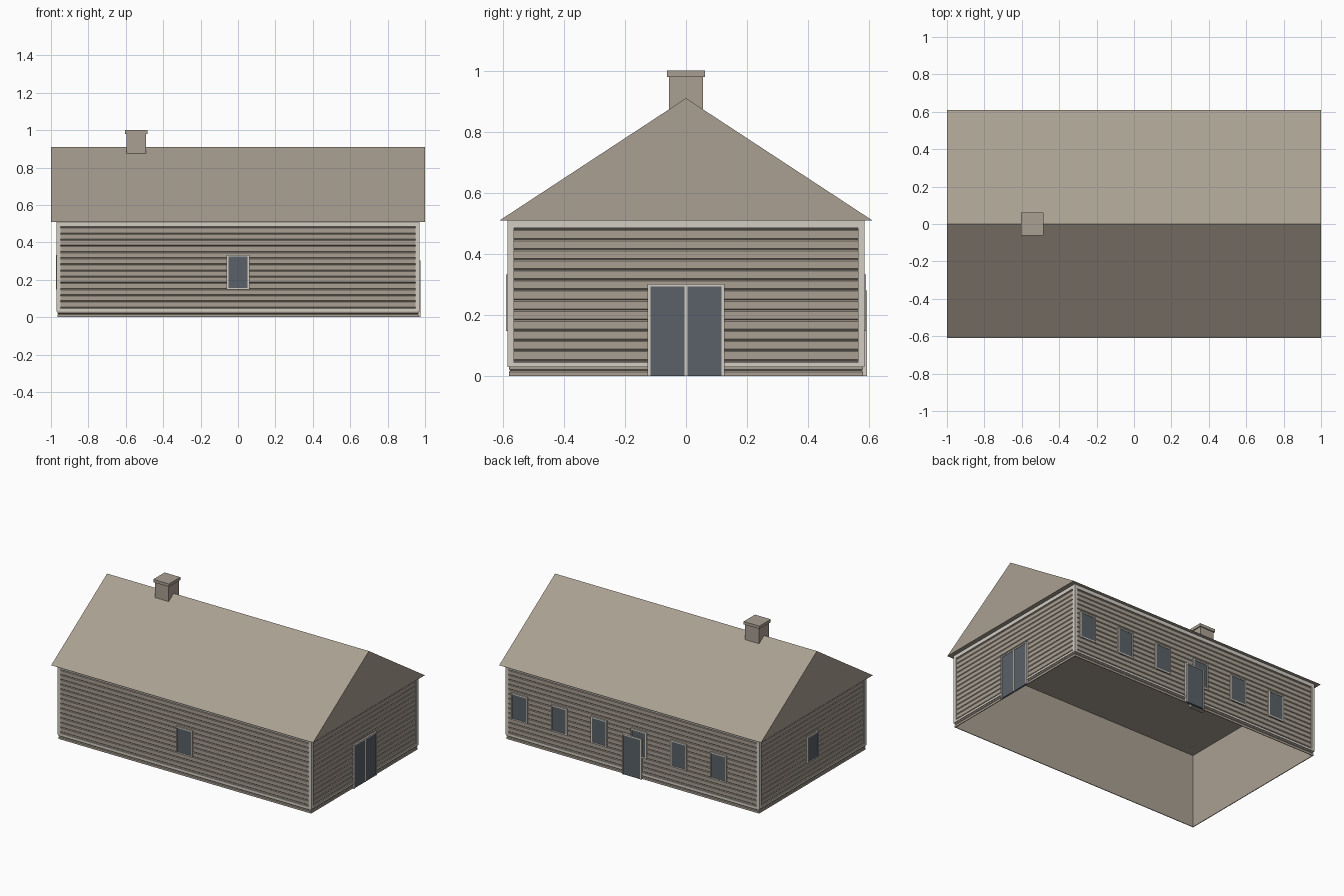
import bpy
import bmesh

cube = bpy.data.objects.get("Cube")
if cube:
    bpy.data.objects.remove(cube, do_unlink=True)


def material(name, rgb):
    mat = bpy.data.materials.new(name)
    mat.use_nodes = True
    colour = (*rgb, 1.0)
    mat.diffuse_color = colour
    mat.node_tree.nodes["Principled BSDF"].inputs["Base Color"].default_value = colour
    return mat


TAUPE = material("taupe", (0.40, 0.35, 0.29))
TRIM = material("pale trim", (0.65, 0.61, 0.55))
GLASS = material("dark glass", (0.10, 0.12, 0.14))

HX, HY, EAVE = 0.965, 0.58, 0.51     # wall half sizes and eave height
TRIM_OUT = 0.005


def finish(name, bm, mat):
    bmesh.ops.recalc_face_normals(bm, faces=bm.faces)
    mesh = bpy.data.meshes.new(name)
    bm.to_mesh(mesh)
    bm.free()
    mesh.materials.append(mat)
    obj = bpy.data.objects.new(name, mesh)
    bpy.context.collection.objects.link(obj)
    return obj


def boxes(name, mat, spans):
    """One object from boxes given as (x0, x1, y0, y1, z0, z1)."""
    bm = bmesh.new()
    for x0, x1, y0, y1, z0, z1 in spans:
        verts = bmesh.ops.create_cube(bm, size=1)["verts"]
        for v in verts:
            v.co.x = x1 if v.co.x > 0 else x0
            v.co.y = y1 if v.co.y > 0 else y0
            v.co.z = z1 if v.co.z > 0 else z0
    return finish(name, bm, mat)


def ring_shell(name, mat, profile):
    """Rectangular wall shell lofted through (inset, height) pairs."""
    bm = bmesh.new()
    previous = None
    for inset, z in profile:
        x, y = HX - inset, HY - inset
        ring = [bm.verts.new(p) for p in
                ((-x, -y, z), (x, -y, z), (x, y, z), (-x, y, z))]
        if previous:
            for i in range(4):
                j = (i + 1) % 4
                bm.faces.new((previous[i], previous[j], ring[j], ring[i]))
        previous = ring
    return finish(name, bm, mat)


# Grooved siding outside, plain lining inside
profile = [(0, 0)]
for k in range(15):
    z = 0.018 + 0.033 * k
    profile += [(0, z - 0.004), (0.004, z), (0, z + 0.004)]
profile.append((0, EAVE))
profile += [(0.005, EAVE), (0.005, 0), (0, 0)]
ring_shell("siding_walls", TAUPE, profile)

# Corner boards, frieze and base boards
ox, oy = HX + TRIM_OUT, HY + TRIM_OUT
corners, bands = [], []
for sx in (-1, 1):
    for sy in (-1, 1):
        xs = sorted((sx * (ox - 0.022), sx * ox))
        ys = sorted((sy * (oy - 0.022), sy * oy))
        # two boards meeting at the corner, kept clear of the lining
        x_plate = sorted((sx * (HX - 0.004), sx * ox))
        y_plate = sorted((sy * (HY - 0.004), sy * oy))
        corners += [(*xs, *y_plate, 0.03, EAVE), (*x_plate, *ys, 0.03, EAVE)]
for z0, z1 in ((0.03, 0.045), (0.485, EAVE)):
    for s in (-1, 1):
        y_plate = sorted((s * (HY - 0.004), s * oy))
        x_plate = sorted((s * (HX - 0.004), s * ox))
        bands += [(-ox + 0.022, ox - 0.022, *y_plate, z0, z1),
                  (*x_plate, -oy + 0.022, oy - 0.022, z0, z1)]
boxes("corner_boards", TRIM, corners)
boxes("trim_bands", TRIM, bands)

# Gable roof prism
bm = bmesh.new()
ends = [[bm.verts.new((x, y, z)) for y, z in
         ((-0.61, EAVE), (0.61, EAVE), (0, 0.91))] for x in (-1, 1)]
for end in ends:
    bm.faces.new(end)
for i in range(3):
    j = (i + 1) % 3
    bm.faces.new((ends[0][i], ends[0][j], ends[1][j], ends[1][i]))
finish("roof", bm, TAUPE)

# Chimney shaft through the roof, with its cap
boxes("chimney_shaft", TAUPE, [(-0.597, -0.491, -0.055, 0.055, 0.45, 0.98)])
boxes("chimney_cap", TAUPE, [(-0.604, -0.484, -0.062, 0.062, 0.98, 1.0)])


def opening(name, side, centre, width, z0, z1, panes=1, sill=True, out=0.009):
    """Framed glass plate on one wall; side is an axis letter and a sign."""
    axis, sign = side
    bar = 0.009
    a, b = centre - width / 2, centre + width / 2

    def span(u0, u1, w0, w1, depth):
        wall = HX if axis == "x" else HY
        d = sorted((sign * (wall - 0.003), sign * (wall + depth)))
        return (*d, u0, u1, w0, w1) if axis == "x" else (u0, u1, *d, w0, w1)

    frame = [span(a, a + bar, z0, z1, out), span(b - bar, b, z0, z1, out),
             span(a + bar, b - bar, z1 - bar, z1, out)]
    if sill:
        frame.append(span(a + bar, b - bar, z0, z0 + bar, out))
    for p in range(1, panes):
        mid = a + width * p / panes
        frame.append(span(mid - 0.005, mid + 0.005, z0, z1 - bar, out))
    boxes(name + "_frame", TRIM, frame)
    boxes(name + "_glass", GLASS, [span(a + bar, b - bar, z0, z1 - bar, out - 0.003)])


# Windows
opening("front_window", ("y", -1), 0, 0.122, 0.148, 0.332)
opening("end_window", ("x", -1), 0, 0.122, 0.148, 0.332)
for n in range(6):
    opening(f"back_window_{n + 1}", ("y", 1), 0.863 - 0.304 * n, 0.122, 0.148, 0.332)

# Doors
opening("double_door", ("x", 1), 0, 0.252, 0, 0.302, panes=2, sill=False, out=0.01)
opening("back_door", ("y", 1), 0, 0.148, 0, 0.28, sill=False, out=0.013)
